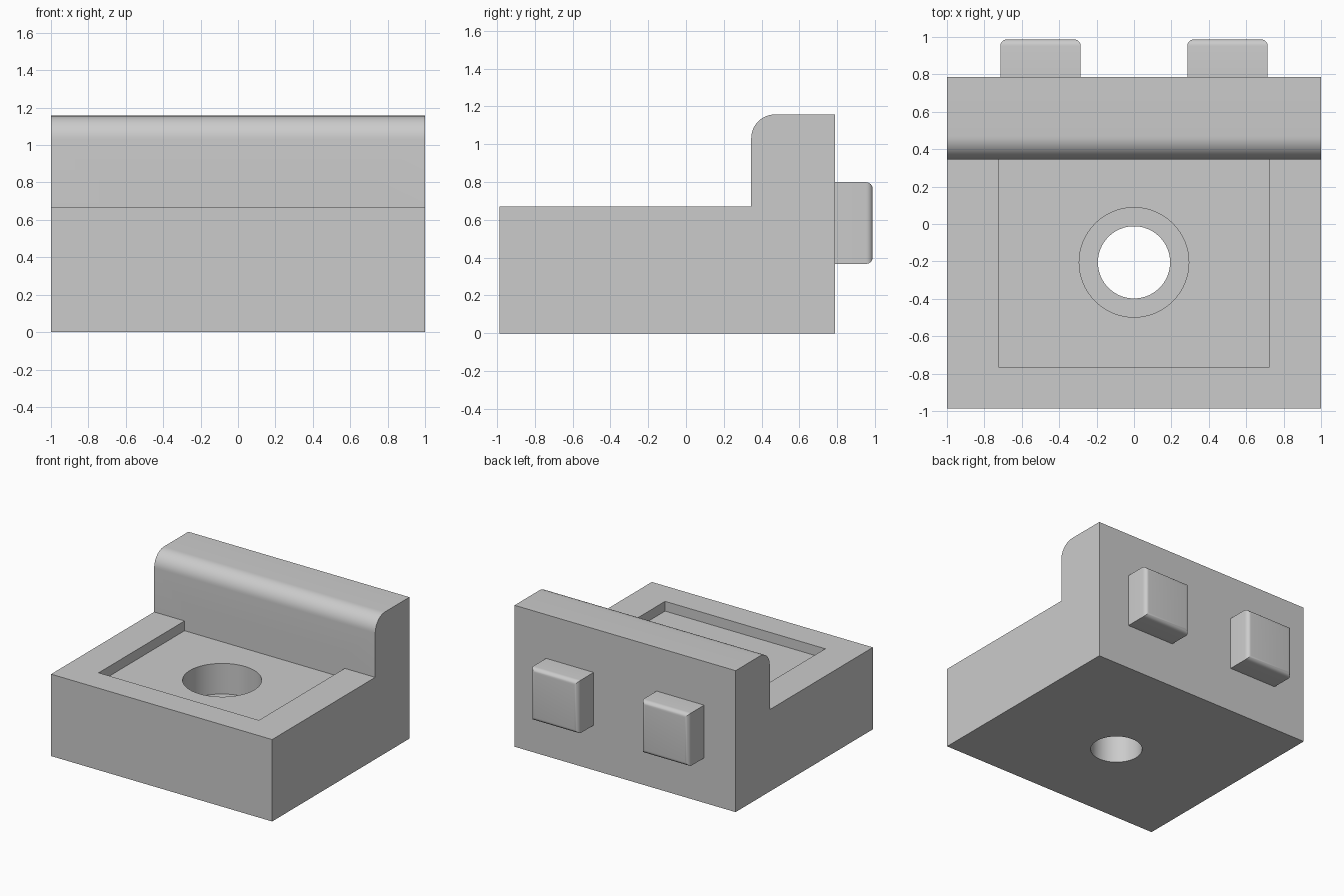
import bpy
import bmesh
import math
from mathutils import Matrix, Vector

if "Cube" in bpy.data.objects:
    bpy.data.objects.remove(bpy.data.objects["Cube"])

grey = bpy.data.materials.new("plain grey")
grey.use_nodes = True
colour = (0.6, 0.6, 0.6, 1)
grey.diffuse_color = colour
grey.node_tree.nodes["Principled BSDF"].inputs["Base Color"].default_value = colour

BACK, STEP, FRONT = 0.787, 0.345, -0.987
LEDGE, TOP, FLOOR = 0.67, 1.157, 0.59
HOLE_Y = -0.205


def make_object(name, bm):
    bmesh.ops.recalc_face_normals(bm, faces=bm.faces)
    mesh = bpy.data.meshes.new(name)
    bm.to_mesh(mesh)
    bm.free()
    mesh.materials.append(grey)
    obj = bpy.data.objects.new(name, mesh)
    bpy.context.collection.objects.link(obj)
    return obj


def box(low, high):
    bm = bmesh.new()
    low, high = Vector(low), Vector(high)
    place = Matrix.Translation((low + high) / 2) @ Matrix.Diagonal((*(high - low), 1))
    bmesh.ops.create_cube(bm, size=1, matrix=place)
    return bm


def cylinder(radius, low, high):
    bm = bmesh.new()
    bmesh.ops.create_cone(bm, cap_ends=True, segments=64, radius1=radius, radius2=radius,
                          depth=high - low,
                          matrix=Matrix.Translation((0, HOLE_Y, (low + high) / 2)))
    return bm


def activate(obj):
    bpy.ops.object.select_all(action="DESELECT")
    obj.select_set(True)
    bpy.context.view_layer.objects.active = obj


def cut(obj, bm):
    cutter = make_object("cutter", bm)
    cutter.hide_render = True
    mod = obj.modifiers.new("cut", "BOOLEAN")
    mod.operation = "DIFFERENCE"
    mod.solver = "EXACT"
    mod.object = cutter
    activate(obj)
    bpy.ops.object.modifier_apply(modifier=mod.name)
    bpy.data.objects.remove(cutter)


def smooth(obj):
    activate(obj)
    bpy.ops.object.shade_smooth_by_angle(angle=math.radians(30))


# Stepped body: side profile with a rounded front lip, extruded across x
radius = 0.125
arc = [math.pi - math.pi / 2 * i / 12 for i in range(13)]
profile = [(FRONT, 0), (FRONT, LEDGE), (STEP, LEDGE)]
profile += [(STEP + radius * (1 + math.cos(a)), TOP + radius * (math.sin(a) - 1)) for a in arc]
profile += [(BACK, TOP), (BACK, 0)]
bm = bmesh.new()
side = bm.faces.new([bm.verts.new((-1, y, z)) for y, z in profile])
end = bmesh.ops.extrude_face_region(bm, geom=[side])["geom"]
bmesh.ops.translate(bm, vec=(2, 0, 0), verts=[v for v in end if isinstance(v, bmesh.types.BMVert)])
body = make_object("stepped_body", bm)

# Shallow pocket up to the wall, counterbore and through hole
cut(body, box((-0.725, -0.765, FLOOR), (0.725, STEP, 0.8)))
cut(body, cylinder(0.293, 0.34, 0.8))
cut(body, cylinder(0.193, -0.1, 0.5))
smooth(body)

# Two square pegs on the back, rounded around the outer face
for name, x in (("left_peg", 0.5), ("right_peg", -0.5)):
    bm = box((x - 0.215, BACK, 0.367), (x + 0.215, 0.987, 0.799))
    rim = [e for e in bm.edges if all(v.co.y > 0.9 for v in e.verts)]
    bmesh.ops.bevel(bm, geom=rim, offset=0.035, segments=6, profile=0.5, affect="EDGES")
    smooth(make_object(name, bm))
